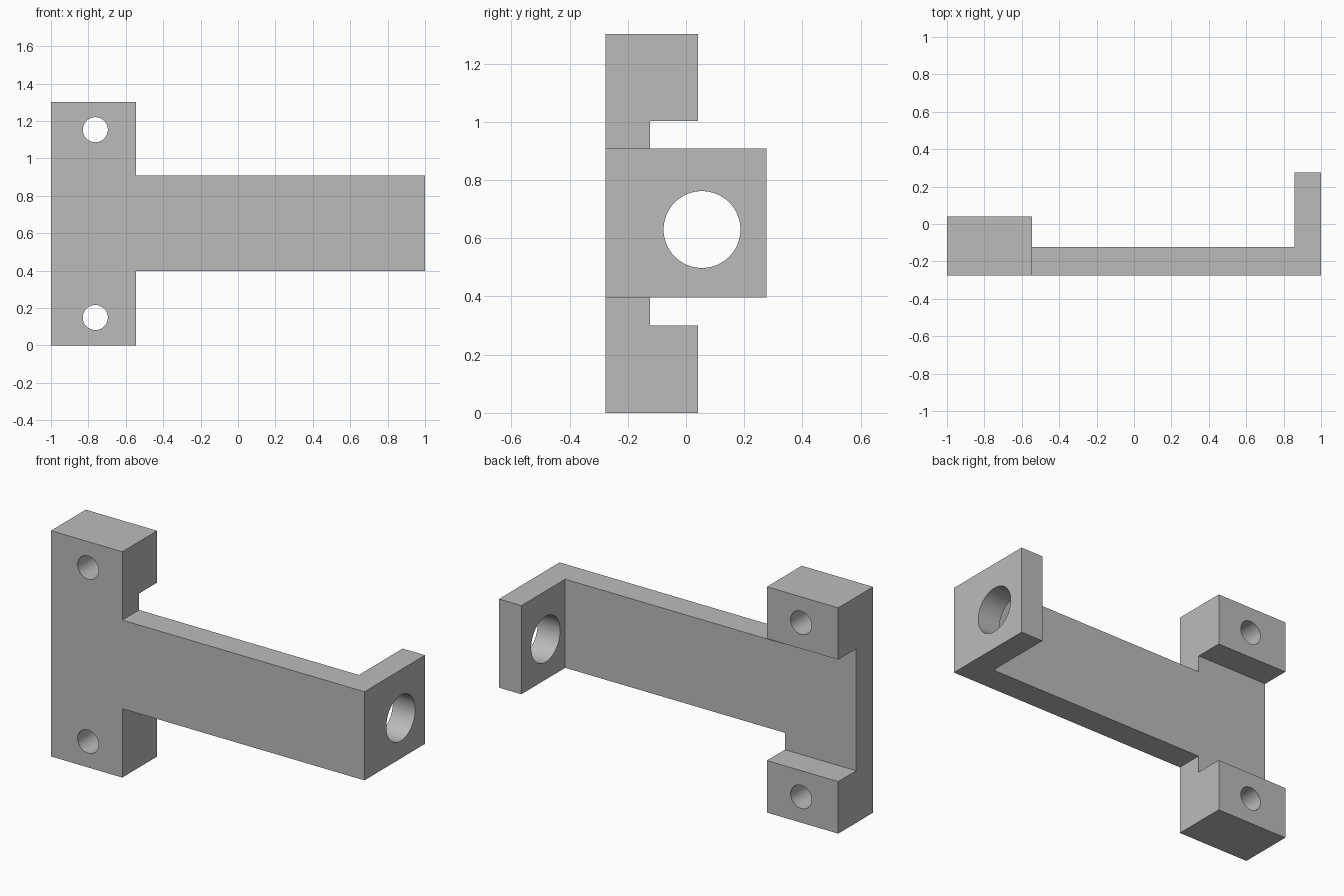
import bpy
import bmesh
from math import pi
from mathutils import Matrix, Vector

if "Cube" in bpy.data.objects:
    bpy.data.objects.remove(bpy.data.objects["Cube"], do_unlink=True)

FRONT, BACK = -0.276, 0.276      # full depth of the bracket
PLATE_BACK, LUG_BACK = -0.123, 0.041
COLUMN, TAB = -0.545, 0.857      # column edge and inner face of the end tab
ARM_LOW, ARM_HIGH, TOP = 0.397, 0.908, 1.302

grey = bpy.data.materials.new("plain_grey")
grey.use_nodes = True
colour = (0.5, 0.5, 0.5, 1)
grey.diffuse_color = colour
grey.node_tree.nodes["Principled BSDF"].inputs["Base Color"].default_value = colour


def add_object(name, bm):
    bmesh.ops.recalc_face_normals(bm, faces=bm.faces)
    mesh = bpy.data.meshes.new(name)
    bm.to_mesh(mesh)
    bm.free()
    mesh.materials.append(grey)
    obj = bpy.data.objects.new(name, mesh)
    bpy.context.collection.objects.link(obj)
    return obj


def box(name, low, high):
    low, high = Vector(low), Vector(high)
    bm = bmesh.new()
    bmesh.ops.create_cube(bm, size=1, matrix=Matrix.Translation((low + high) / 2)
                          @ Matrix.Diagonal((*(high - low), 1)))
    return add_object(name, bm)


def rod(name, centre, radius, depth, axis):
    bm = bmesh.new()
    bmesh.ops.create_cone(bm, cap_ends=True, segments=64, radius1=radius,
                          radius2=radius, depth=depth,
                          matrix=Matrix.Translation(centre) @ Matrix.Rotation(pi / 2, 4, axis))
    return add_object(name, bm)


# T-shaped front outline, extruded through the full depth
outline = [(-1, 0), (COLUMN, 0), (COLUMN, ARM_LOW), (1, ARM_LOW),
           (1, ARM_HIGH), (COLUMN, ARM_HIGH), (COLUMN, TOP), (-1, TOP)]
bm = bmesh.new()
face = bm.faces.new([bm.verts.new((x, FRONT, z)) for x, z in outline])
extruded = bmesh.ops.extrude_face_region(bm, geom=[face])["geom"]
bmesh.ops.translate(bm, vec=(0, BACK - FRONT, 0),
                    verts=[g for g in extruded if isinstance(g, bmesh.types.BMVert)])
bracket = add_object("bracket", bm)

# Pocket behind the arm, trimmed lugs, screw holes and the large tab hole
cutters = [
    box("pocket_cutter", (-2, PLATE_BACK, 0.3), (TAB, 1, 1.003)),
    box("lug_trim_cutter", (-2, LUG_BACK, -1), (0, 2, 2)),
    rod("lower_screw_cutter", (-0.763, 0, 0.149), 0.067, 2, 'X'),
    rod("upper_screw_cutter", (-0.763, 0, 1.153), 0.067, 2, 'X'),
    rod("tab_hole_cutter", (0.93, 0.055, 0.63), 0.132, 0.5, 'Y'),
]
bpy.ops.object.select_all(action='DESELECT')
bracket.select_set(True)
bpy.context.view_layer.objects.active = bracket
for cutter in cutters:
    cut = bracket.modifiers.new(cutter.name, 'BOOLEAN')
    cut.operation = 'DIFFERENCE'
    cut.solver = 'EXACT'
    cut.object = cutter
    bpy.ops.object.modifier_apply(modifier=cut.name)
    bpy.data.objects.remove(cutter, do_unlink=True)

bpy.ops.object.shade_smooth_by_angle(angle=pi / 6)
